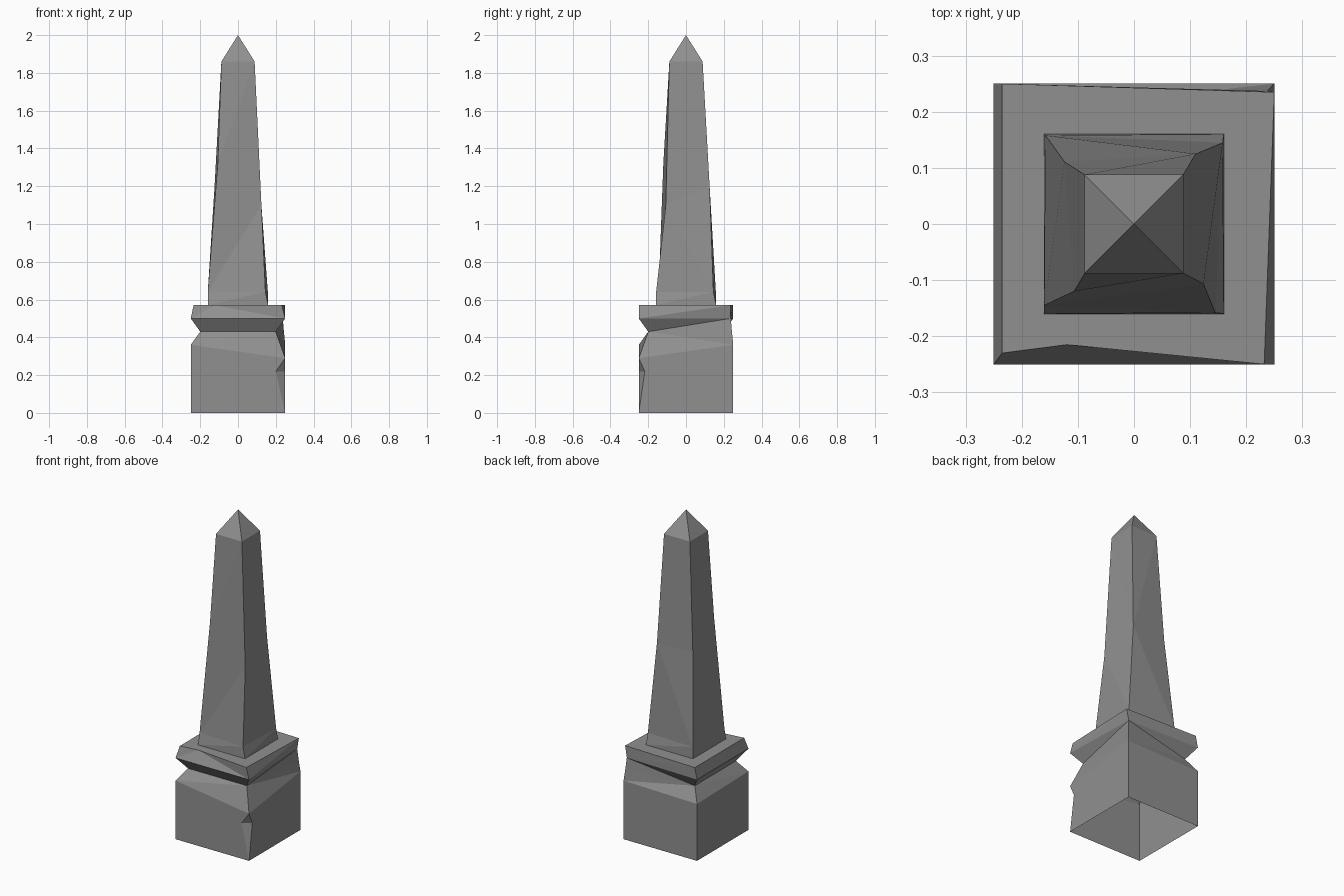
import bpy, bmesh

if "Cube" in bpy.data.objects:
    bpy.data.objects.remove(bpy.data.objects["Cube"])

stone = bpy.data.materials.new("dark_stone")
stone.diffuse_color = (0.28, 0.28, 0.28, 1)
stone.use_nodes = True
stone.node_tree.nodes["Principled BSDF"].inputs["Base Color"].default_value = stone.diffuse_color


def square(h, z):
    return [(-h, -h, z), (h, -h, z), (h, h, z), (-h, h, z)]


def doubled(ring):
    """Repeat the front right corner so it can open into a chip."""
    return [ring[0], ring[1], ring[1], ring[2], ring[3]]


def loft(name, rings, apex=None, dent=None):
    """Join rings with flat faces; optionally close to a point."""
    bm = bmesh.new()
    loops = [[bm.verts.new(p) for p in ring] for ring in rings]
    n = len(rings[0])
    for a, b in zip(loops, loops[1:]):
        for i in range(n):
            j = (i + 1) % n
            bm.faces.new((a[i], a[j], b[j], b[i]))
    if apex:
        tip = bm.verts.new(apex)
        for i in range(n):
            bm.faces.new((loops[-1][i], loops[-1][(i + 1) % n], tip))
    if dent:
        # knock a dent into the front edge of the given ring
        ring, co = dent
        a, b = loops[ring][:2]
        bmesh.utils.edge_split(bm.edges.get((a, b)), a, 0.25)[1].co = co
    bmesh.ops.remove_doubles(bm, verts=bm.verts[:], dist=1e-5)
    bmesh.ops.triangulate(bm, faces=bm.faces[:], quad_method='SHORT_EDGE')
    mesh = bpy.data.meshes.new(name)
    bm.to_mesh(mesh)
    bm.free()
    mesh.materials.append(stone)
    obj = bpy.data.objects.new(name, mesh)
    bpy.context.collection.objects.link(obj)
    return obj


# Pedestal, open underneath: block, chipped corner, groove and worn lip
# corner order: front left, front right, back right, back left
loft("pedestal", [
    doubled(square(0.25, 0)),
    [(-.25, -.25, .22), (.20, -.25, .22), (.25, -.218, .22), (.25, .25, .22), (-.25, .25, .22)],
    doubled([(-.25, -.25, .36), (.25, -.25, .29), (.25, .25, .36), (-.25, .25, .35)]),
    doubled([(-.20, -.20, .43), (.20, -.20, .43), (.243, .243, .43), (-.20, .20, .43)]),
    doubled([(-.25, -.25, .50), (.25, -.25, .50), (.237, .237, .50), (-.25, .25, .50)]),
    doubled([(-.235, -.23, .57), (.232, -.25, .57), (.25, .235, .57), (-.235, .25, .57)]),
    doubled(square(0.16, 0.57)),
], dent=(5, (-.12, -.215, .57)))

# Tapering shaft with worn corners and a pyramid tip
loft("shaft", [
    square(0.16, 0.57),
    [(-.160, -.145, .64), (.145, -.158, .64), (.158, .145, .64), (-.158, .158, .64)],
    [(-.107, -.120, 1.32), (.124, -.107, 1.10), (.110, .125, 1.2), (-.124, .111, 1.2)],
    square(0.088, 1.86),
], apex=(0, 0, 2))
